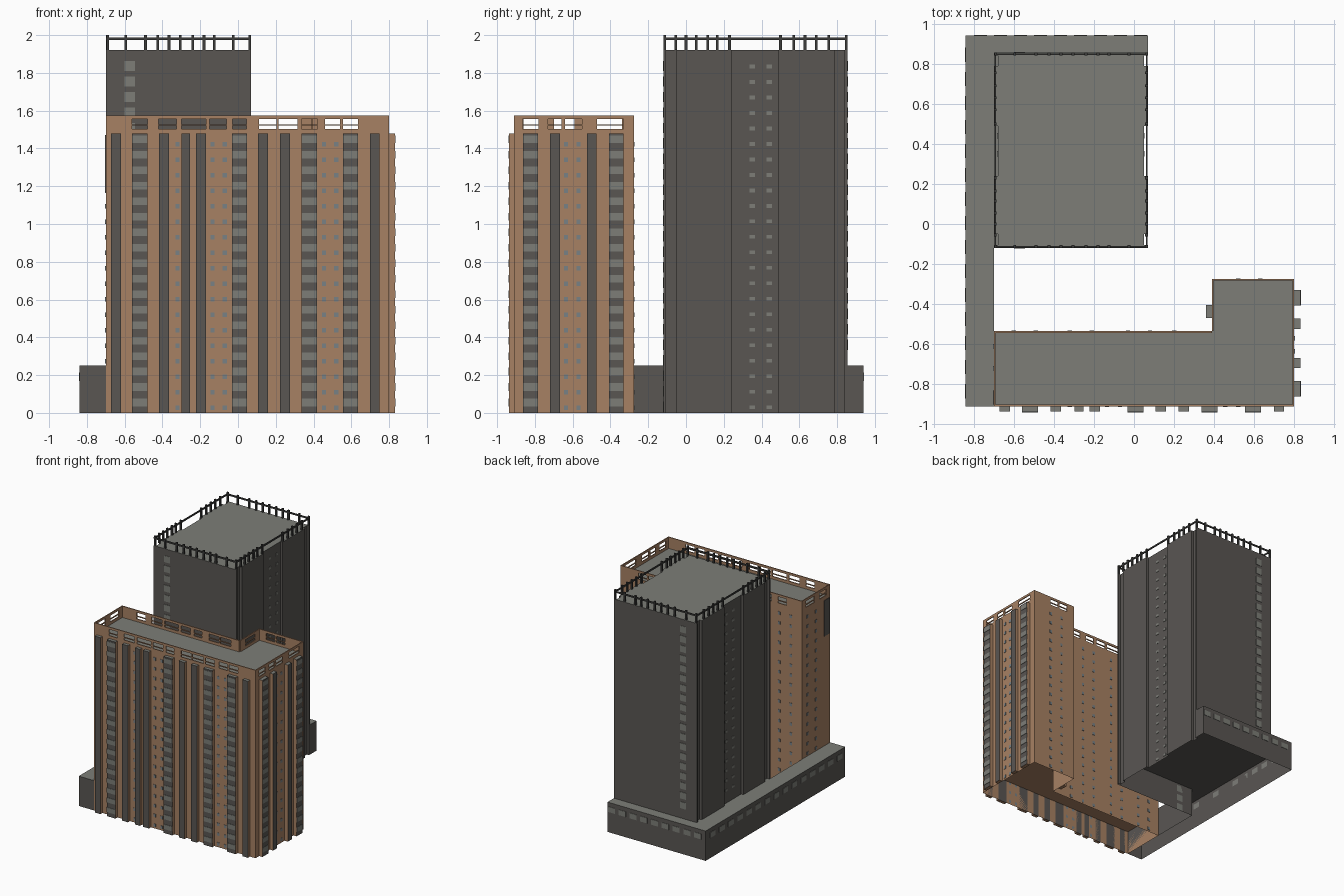
import bpy, bmesh

if "Cube" in bpy.data.objects:
    bpy.data.objects.remove(bpy.data.objects["Cube"])

def mat(name, rgb):
    m = bpy.data.materials.new(name)
    m.diffuse_color = (*rgb, 1)
    m.use_nodes = True
    m.node_tree.nodes["Principled BSDF"].inputs["Base Color"].default_value = m.diffuse_color
    return m

BROWN = mat("brown cladding", (0.39, 0.22, 0.125))
DARK = mat("dark grey cladding", (0.10, 0.093, 0.086))
GREY = mat("light grey roof", (0.205, 0.208, 0.187))
BLUE = mat("blue grey glass", (0.19, 0.22, 0.235))
RAIL = mat("charcoal rail", (0.045, 0.045, 0.043))

def finish(name, bm, mats, rule=None):
    bm.normal_update()
    if rule:
        for f in bm.faces:
            f.material_index = rule(f)
    me = bpy.data.meshes.new(name)
    bm.to_mesh(me)
    bm.free()
    for m in mats:
        me.materials.append(m)
    ob = bpy.data.objects.new(name, me)
    bpy.context.collection.objects.link(ob)
    return ob

def boxes(name, items, mats, rule=None):
    """Many boxes (x0,x1,y0,y1,z0,z1) in one object."""
    bm = bmesh.new()
    for b in items:
        vs = bmesh.ops.create_cube(bm, size=1)["verts"]
        for v in vs:
            for i in range(3):
                lo, hi = sorted(b[2 * i:2 * i + 2])
                v.co[i] = lo if v.co[i] < 0 else hi
    return finish(name, bm, mats, rule)

def on_wall(axis, pos, out, u0, u1, z0, z1):
    """Box standing out from a wall at axis = pos, spanning u0..u1 along it."""
    if axis == "y":
        return (u0, u1, pos, pos + out, z0, z1)
    return (pos, pos + out, u0, u1, z0, z1)

def prism(name, outline, z0, z1, soffit, mats):
    """Walls and roof over an outline (counter-clockwise), with a raised soffit."""
    bm = bmesh.new()
    lo = [bm.verts.new((x, y, z0)) for x, y in outline]
    hi = [bm.verts.new((x, y, z1)) for x, y in outline]
    n = len(outline)
    for i in range(n):
        j = (i + 1) % n
        bm.faces.new((lo[i], lo[j], hi[j], hi[i]))
    bm.faces.new(hi)
    bm.faces.new([bm.verts.new((x, y, soffit)) for x, y in reversed(outline)])
    return finish(name, bm, mats, lambda f: 1 if f.normal.z > 0.5 else 0)

# ---- brown L-shaped block ----
X0, X1, XW = -0.70, 0.80, 0.39
Y0, Y1, YW = -0.91, -0.535, -0.275
ROOF, TOP, PITCH = 1.48, 1.575, 0.082
prism("brown_block", [(X0, Y0), (X1, Y0), (X1, YW), (XW, YW), (XW, Y1), (X0, Y1)],
      0, ROOF, 0.2, [BROWN, GREY])

# ---- parapet with open slots ----
def parapet(axis, pos, inward, a, b, slots):
    t = 0.008 * inward
    parts = [on_wall(axis, pos, t, a, b, ROOF, 1.503),
             on_wall(axis, pos, t, a, b, 1.556, TOP)]
    edges = [a] + [u for s in slots for u in s] + [b]
    for u0, u1 in zip(edges[::2], edges[1::2]):
        parts.append(on_wall(axis, pos, t, u0, u1, 1.503, 1.556))
    for u0, u1 in slots:
        parts.append(on_wall(axis, pos, t, u0, u1, 1.521, 1.528))
    return parts

front_slots = [(-.56, -.48), (-.42, -.325), (-.30, -.17), (-.15, -.06), (-.03, .045),
               (.11, .205), (.215, .315), (.335, .42), (.46, .54), (.555, .635)]
side_slots = [(-.865, -.78), (-.73, -.66), (-.64, -.55), (-.47, -.33)]
walls = (parapet("y", Y0, 1, X0, X1, front_slots)
         + parapet("x", X1, -1, Y0, YW, side_slots)
         + parapet("x", X0, 1, Y0, Y1, [(-.86, -.77), (-.70, -.59)])
         + parapet("y", Y1, -1, X0, XW, front_slots[:7])
         + parapet("y", YW, -1, XW, X1, [(.46, .54), (.555, .635)])
         + parapet("x", XW, 1, Y1, YW, [(-.47, -.34)]))
boxes("parapet", walls, [BROWN])

# ---- projecting bays: dark fronts, brown cheeks, grey caps ----
front_narrow = [(-.672, -.62), (-.418, -.365), (-.298, -.253), (-.223, -.17),
                (.107, .16), (.222, .275), (.698, .748)]
front_wide = [(-.56, -.48), (-.033, .047), (.336, .418), (.555, .635)]
right_narrow = [(-.72, -.668), (-.525, -.473)]
right_wide = [(-.862, -.784), (-.408, -.33)]

def bay_rule(axis):
    k = "xyz".index(axis)
    return lambda f: 2 if f.normal.z > .5 else (1 if abs(f.normal[k]) > .5 else 0)

BAY = [BROWN, DARK, GREY]
boxes("front_bays", [on_wall("y", Y0, -.027, *s, 0, ROOF) for s in front_narrow + front_wide],
      BAY, bay_rule("y"))
boxes("right_bays", [on_wall("x", X1, .03, *s, 0, ROOF) for s in right_narrow + right_wide],
      BAY, bay_rule("x"))
boxes("wing_bay", [on_wall("x", XW, -.03, -.47, -.405, 0, ROOF)], BAY, bay_rule("x"))

# light bands on the wide bays, one per floor
floors = [0.055 + PITCH * k for k in range(18)]
bands = []
for z in floors:
    z0, z1 = z - .02, z + .02
    bands += [on_wall("y", Y0 - .027, -.003, *s, z0, z1) for s in front_wide]
    bands += [on_wall("x", X1 + .03, .003, *s, z0, z1) for s in right_wide]
boxes("bay_bands", bands, [GREY])

# ---- small windows on the brown walls ----
columns = [("y", Y0, -1, (-.32, -.135, -.07, .455, .52)),
           ("x", X1, 1, (-.635, -.57)),
           ("y", Y1, 1, (-.60, -.49, -.32, -.21, -.03, .08, .2)),
           ("y", YW, 1, (.52, .63)),
           ("x", X0, -1, (-.61, -.72))]
wins = []
for axis, pos, d, us in columns:
    for u in us:
        wins += [on_wall(axis, pos, .003 * d, u - .011, u + .011, z - .04, z - .015)
                 for z in floors if pos != X0 or z > .3]
boxes("small_windows", wins, [BLUE])
boxes("left_panel", [on_wall("x", X0, -.005, -.9, -.83, 1.17, 1.47)], [DARK])

# ---- tower: stepped outline mirrored about its middle ----
CX, TZ = -0.315, 1.92
east = [(.07, -.12), (.07, -.105), (.05, -.105), (.05, -.05), (.07, -.05), (.07, .24),
        (.05, .24), (.05, .49), (.07, .49), (.07, .79), (.05, .79), (.05, .84),
        (.07, .84), (.07, .855)]
west = [(2 * CX - x, y) for x, y in reversed(east)]
prism("tower", east + west, .25, TZ, .26, [DARK, GREY])

# podium wraps the tower's left and back
prism("podium", [(-.84, Y0), (X0, Y0), (X0, -.12)] + east[:-1] +
      [(.07, .94), (-.84, .94)], 0, .25, .24, [DARK, GREY])

# tower windows: large ones near the left corner, small ones in the side recesses
big, small = [], []
for k in range(23):
    z = 0.03 + PITCH * k
    for y, d in ((-.12, -1), (.855, 1)):
        if d < 0 or z > .28:
            big.append(on_wall("y", y, .003 * d, -.6, -.545, z - .025, z + .03))
    for u in (.35, .44):
        small.append(on_wall("x", .05, .003, u - .014, u + .014, z - .01, z + .01))
        if z > .28:
            small.append(on_wall("x", -.68, -.003, u - .014, u + .014, z - .01, z + .01))
boxes("tower_large_windows", big, [GREY])
boxes("tower_small_windows", small, [GREY])

# podium windows
pod = [on_wall("y", .94, .003, -.8 + .1 * i, -.735 + .1 * i, .17, .215) for i in range(9)]
pod += [on_wall("x", -.84, -.003, -.87 + .12 * i, -.80 + .12 * i, .17, .215) for i in range(15)]
boxes("podium_windows", pod, [GREY])

# ---- roof railing: posts and a top rail ----
P = .007
px = [-.69, -.595, -.49, -.425, -.365, -.305, -.24, -.18, -.125, -.025, .062]
py = [-.055, 0, .055, .115, .165, .23, .5, .57, .63, .69, .755]
rail = [(x - P, x + P, y - P, y + P, TZ, 2) for x in px for y in (-.113, .848)]
rail += [(x - P, x + P, y - P, y + P, TZ, 2) for y in py for x in (-.693, .063)]
rail += [(-.70, .07, y - .004, y + .004, 1.975, 1.988) for y in (-.113, .848)]
rail += [(x - .004, x + .004, -.113, .848, 1.975, 1.988) for x in (-.693, .063)]
boxes("roof_railing", rail, [RAIL])
